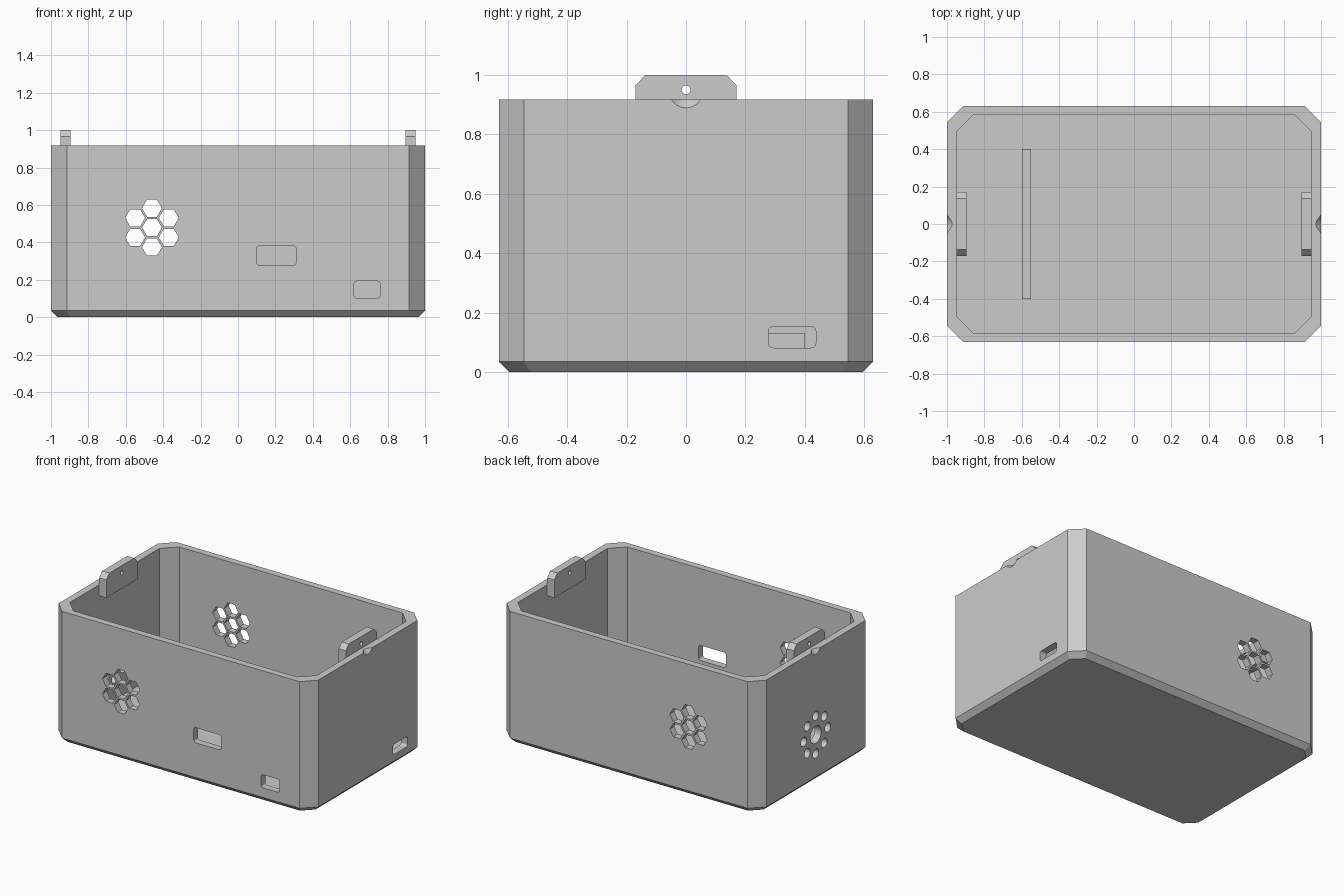
import bpy, bmesh, math
from mathutils import Vector

cube = bpy.data.objects.get("Cube")
if cube:
    bpy.data.objects.remove(cube, do_unlink=True)

grey = bpy.data.materials.new("light grey plastic")
grey.use_nodes = True
grey.diffuse_color = (0.6, 0.6, 0.6, 1)
grey.node_tree.nodes["Principled BSDF"].inputs["Base Color"].default_value = grey.diffuse_color


def place(axis, u, v, w):
    """Map profile coordinates (u, v) and depth w onto an axis."""
    return {"x": Vector((w, u, v)), "y": Vector((u, w, v)), "z": Vector((u, v, w))}[axis]


def loft(bm, axis, sections):
    """Closed solid through (profile, depth) sections."""
    rings = [[bm.verts.new(place(axis, u, v, w)) for u, v in pts] for pts, w in sections]
    faces = [bm.faces.new(rings[0]), bm.faces.new(rings[-1])]
    for a, b in zip(rings, rings[1:]):
        for i in range(len(a)):
            j = (i + 1) % len(a)
            faces.append(bm.faces.new((a[i], a[j], b[j], b[i])))
    bmesh.ops.recalc_face_normals(bm, faces=faces)


def finish(name, bm):
    mesh = bpy.data.meshes.new(name)
    bm.to_mesh(mesh)
    bm.free()
    mesh.materials.append(grey)
    obj = bpy.data.objects.new(name, mesh)
    bpy.context.collection.objects.link(obj)
    return obj


def cut(obj, cutter):
    """Subtract the cutter, then discard it."""
    cutter.hide_render = True
    mod = obj.modifiers.new("cut", "BOOLEAN")
    mod.operation = "DIFFERENCE"
    mod.solver = "EXACT"
    mod.object = cutter
    bpy.context.view_layer.objects.active = obj
    bpy.ops.object.modifier_apply(modifier=mod.name)
    bpy.data.objects.remove(cutter, do_unlink=True)


def octagon(x, y, c):
    """Rectangle with 45 degree corners."""
    return [(x - c, -y), (x, c - y), (x, y - c), (x - c, y),
            (c - x, y), (-x, y - c), (-x, c - y), (c - x, -y)]


def circle(u, v, r, n):
    return [(u + r * math.cos(math.tau * i / n), v + r * math.sin(math.tau * i / n))
            for i in range(n)]


def rounded(u0, u1, v0, v1, r=0.016, n=4):
    pts = []
    corners = [(u1 - r, v1 - r), (u0 + r, v1 - r), (u0 + r, v0 + r), (u1 - r, v0 + r)]
    for k, (u, v) in enumerate(corners):
        for i in range(n + 1):
            a = math.pi / 2 * (k + i / n)
            pts.append((u + r * math.cos(a), v + r * math.sin(a)))
    return pts


HEIGHT = 0.917

# Box body with bevelled base
bm = bmesh.new()
loft(bm, "z", [(octagon(0.965, 0.595, 0.07), 0), (octagon(1, 0.63, 0.085), 0.035),
               (octagon(1, 0.63, 0.085), HEIGHT)])
box = finish("enclosure_box", bm)

# Inner cavity
bm = bmesh.new()
loft(bm, "z", [(octagon(0.95, 0.582, 0.09), 0.05), (octagon(0.95, 0.582, 0.09), 1.1)])
cut(box, finish("cavity_cutter", bm))

# Wall openings
bm = bmesh.new()
centres = [(-0.46, 0.479)] + circle(0, 0, 0.104, 6)
for i, (u, v) in enumerate(centres):
    if i:
        # Turn the ring so that neighbours share flat sides
        u, v = -0.46 - v, 0.479 + u
    for side in (-1, 1):  # honeycomb vents, front and back
        loft(bm, "y", [(circle(u, v, 0.053, 6), side * 0.53), (circle(u, v, 0.053, 6), side * 0.7)])
for slot in ((0.10, 0.31, 0.277, 0.382), (0.62, 0.76, 0.102, 0.193)):  # front ports
    loft(bm, "y", [(rounded(*slot), -0.7), (rounded(*slot), -0.53)])
side_port = rounded(0.277, 0.437, 0.082, 0.153)
loft(bm, "x", [(side_port, 0.9), (side_port, 1.1)])
ring = [(0, 0.33, 0.06)] + [(u, v, 0.032) for u, v in circle(0, 0.33, 0.132, 8)]
for u, v, r in ring:  # round vents on the other end
    loft(bm, "x", [(circle(u, v, r, 24), -1.1), (circle(u, v, r, 24), -0.9)])
for side in (-1, 1):  # countersinks in the end rims
    loft(bm, "x", [(circle(0, 0.946, 0.016, 32), side * 0.96),
                   (circle(0, 0.946, 0.067, 32), side * 1.01)])
cut(box, finish("opening_cutter", bm))

# Screw tabs inside each end wall
tab = [(-0.17, 0.84), (0.17, 0.84), (0.17, 0.965), (0.137, 1), (-0.137, 1), (-0.17, 0.965)]
for side, label in ((1, "left"), (-1, "right")):
    bm = bmesh.new()
    loft(bm, "x", [(tab, side * 0.895), (tab, side * 0.95)])
    obj = finish(label + "_screw_tab", bm)
    bm = bmesh.new()
    hole = circle(0, 0.95, 0.015, 20)
    loft(bm, "x", [(hole, side * 0.8), (hole, side * 1.05)])
    cut(obj, finish("hole_cutter", bm))

# Low rib on the floor
bm = bmesh.new()
rib = [(-0.6, -0.4), (-0.55, -0.4), (-0.55, 0.4), (-0.6, 0.4)]
loft(bm, "z", [(rib, 0.045), (rib, 0.13)])
finish("floor_rib", bm)
